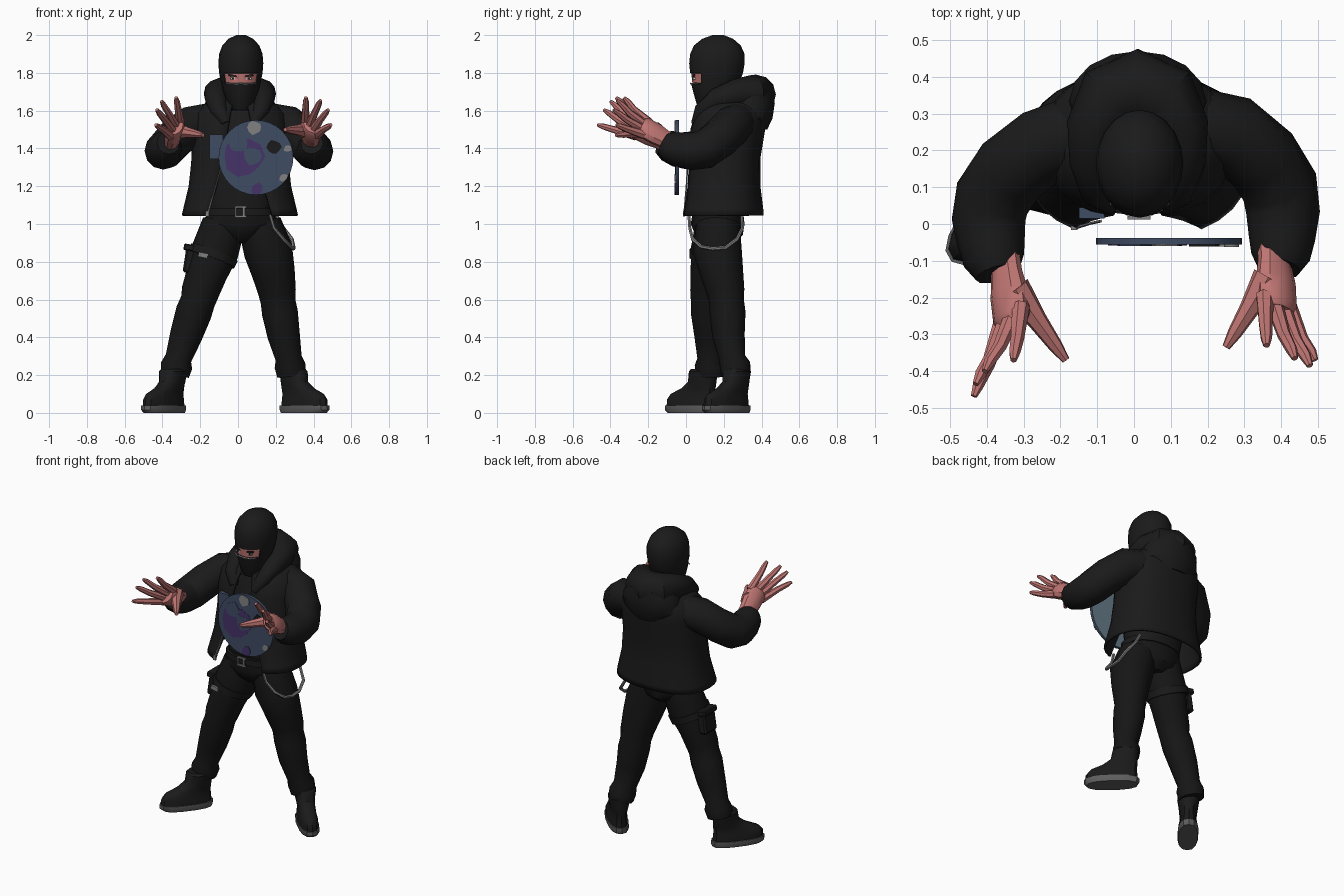
import bpy, bmesh, math, random
from mathutils import Vector, Matrix

random.seed(4)


def material(name, r, g, b):
    m = bpy.data.materials.new(name)
    m.diffuse_color = (r, g, b, 1)
    return m


CLOTH = material("black cloth", .0105, .0105, .0105)
PANTS = material("trouser black", .008, .008, .0085)
SKIN = material("skin", .52, .18, .17)
SOLE = material("sole grey", .11, .11, .11)
METAL = material("metal grey", .22, .22, .22)
SLATE = material("slate blue", .05, .072, .125)
PALE = material("pale blue", .13, .20, .25)
PURPLE = material("deep purple", .06, .032, .14)
WHITE = material("eye white", .6, .6, .6)


def finish(name, bm, *mats):
    bmesh.ops.recalc_face_normals(bm, faces=bm.faces)
    me = bpy.data.meshes.new(name)
    bm.to_mesh(me)
    bm.free()
    for m in mats:
        me.materials.append(m)
    ob = bpy.data.objects.new(name, me)
    bpy.context.collection.objects.link(ob)
    return ob


def skin_rings(bm, rings, closed=True):
    """Join successive point rings with quads; cap the ends when closed."""
    vs = [[bm.verts.new(p) for p in r] for r in rings]
    n = len(vs[0])
    for a, b in zip(vs, vs[1:]):
        for i in range(n if closed else n - 1):
            j = (i + 1) % n
            bm.faces.new((a[i], a[j], b[j], b[i]))
    if closed:
        bm.faces.new(vs[0][::-1])
        bm.faces.new(vs[-1])


def loft(rings, n=18, power=2.0, cx=.01):
    """Rings of (z, half width, y front, y back[, front gap in degrees])."""
    bm, out, closed = bmesh.new(), [], len(rings[0]) == 4
    for z, rx, y0, y1, *gap in rings:
        g = gap[0] if gap else 0
        pts = []
        for i in range(n):
            t = math.radians(-90 + g + (360 - 2 * g) * i / (n if closed else n - 1))
            c, s = math.cos(t), math.sin(t)
            pts.append((cx + rx * math.copysign(abs(c) ** (2 / power), c),
                        (y0 + y1) / 2 + (y1 - y0) / 2 * math.copysign(abs(s) ** (2 / power), s), z))
        out.append(pts)
    skin_rings(bm, out, closed)
    return bm


def tube(name, pts, mat, n=10, flat=1.0, ref=(1, 0, 0)):
    """Tapered tube through (x, y, z, radius); flat squashes it across ref."""
    bm, P, out = bmesh.new(), [Vector(p[:3]) for p in pts], []
    for i, p in enumerate(P):
        d = (P[min(i + 1, len(P) - 1)] - P[max(i - 1, 0)]).normalized()
        a = Vector(ref)
        a = (a - d * a.dot(d)).normalized()
        b = d.cross(a)
        r = pts[i][3]
        out.append([p + r * (a * math.cos(t) + b * flat * math.sin(t))
                    for t in (2 * math.pi * k / n for k in range(n))])
    skin_rings(bm, out)
    return finish(name, bm, mat)


def box(name, c, size, mat, rot=0.0, bevel=0.0):
    bm = bmesh.new()
    bmesh.ops.create_cube(bm, size=1, matrix=Matrix.Translation(c) @ Matrix.Rotation(rot, 4, 'Y')
                          @ Matrix.Diagonal((*size, 1)))
    if bevel:
        bmesh.ops.bevel(bm, geom=bm.edges[:], offset=bevel, segments=1, affect='EDGES')
    return finish(name, bm, mat)


# Head in a face covering, with a sunken eye slot
bm = loft([(1.605, .045, .07, .16), (1.64, .072, .055, .2), (1.70, .092, .038, .25),
           (1.742, .104, .028, .28), (1.80, .115, .022, .302), (1.85, .119, .017, .31),
           (1.90, .115, .022, .31), (1.945, .098, .042, .29), (1.98, .066, .085, .25),
           (2.0, .025, .14, .2)], 20, cx=.015)
bmesh.ops.recalc_face_normals(bm, faces=bm.faces)
slot = [f for f in bm.faces if 1.75 < f.calc_center_median().z < 1.79 and f.calc_center_median().y < .08]
bmesh.ops.inset_region(bm, faces=slot, thickness=.004, depth=-.006)
for f in slot:
    f.material_index = 1
finish("head", bm, CLOTH, SKIN)
tube("mask_edge", [(-.065, .058, 1.745, .004), (-.03, .033, 1.742, .005), (.015, .025, 1.744, .004),
                   (.06, .033, 1.742, .005), (.095, .058, 1.745, .004)], METAL, 5, ref=(0, 0, 1))
for s in (-1, 1):
    box("eye", (.015 + s * .042, .043, 1.770), (.028, .012, .011), WHITE)
    box("pupil", (.015 + s * .042, .040, 1.770), (.012, .010, .012), CLOTH)
    box("brow", (.015 + s * .042, .041, 1.785), (.048, .014, .010), CLOTH, s * -.15)
finish("neck", loft([(1.48, .11, .1, .36), (1.6, .085, .1, .3), (1.7, .075, .1, .27)], 12), CLOTH)

# Hood folded behind the neck
half = [(.075, .05, 1.53, .025), (.11, .085, 1.60, .045), (.125, .165, 1.66, .06),
        (.118, .26, 1.69, .076), (.075, .34, 1.69, .098)]
path = [(.01 + x, y, z, r) for x, y, z, r in half] + [(.01, .37, 1.685, .106)]
path += [(.01 - x, y, z, r) for x, y, z, r in half[::-1]]
tube("hood", path, CLOTH, 12, ref=(0, 0, 1))
finish("hood_drape", loft([(1.50, .12, .25, .43), (1.56, .19, .2, .458), (1.64, .185, .2, .47),
                           (1.70, .15, .2, .46)], 16), CLOTH)

# Open jacket shell over a shirt
jacket = finish("jacket", loft([
    (1.045, .308, -.04, .41, 30), (1.08, .30, -.032, .41, 29), (1.2, .272, -.005, .395, 23),
    (1.35, .257, .01, .395, 17), (1.5, .257, .02, .42, 11), (1.58, .245, .045, .42, 9),
    (1.635, .19, .08, .41, 9), (1.67, .11, .11, .38, 9)], 26, 2.4), CLOTH)
mod = jacket.modifiers.new("thickness", 'SOLIDIFY')
mod.thickness = .014
finish("shirt", loft([(1.06, .17, .05, .31), (1.2, .19, .04, .34), (1.45, .2, .035, .37),
                      (1.6, .13, .08, .35)], 16, 2.4), CLOTH)
tube("zip", [(-.09, .008, 1.30, .004), (-.118, .002, 1.2, .004), (-.16, -.01, 1.05, .005)], METAL, 5)
box("zip_pull", (-.162, -.01, 1.055), (.018, .012, .03), METAL)
box("shirt_print", (-.115, .03, 1.41), (.07, .03, .13), SLATE)

# Hips, belt and buckle
finish("hips", loft([(.90, .06, .1, .25), (.94, .13, .05, .30), (1.0, .19, .025, .31), (1.09, .175, .04, .3)],
                    16, 2.2, .015), PANTS)
finish("belt", loft([(1.045, .187, .022, .312), (1.082, .185, .022, .312)], 16, 2.3, .015), CLOTH)
for x, z, w, h in ((.015, 1.09, .06, .01), (.015, 1.04, .06, .01), (-.012, 1.065, .01, .06), (.03, 1.065, .012, .05)):
    box("buckle", (x, .017, z), (w, .01, h), METAL)

# Legs with creased knees and gathered cuffs
tube("right_leg", [(-.075, .165, 1.0, .115), (-.12, .15, .86, .125), (-.165, .132, .74, .108),
                   (-.20, .122, .64, .1), (-.213, .118, .59, .092), (-.235, .122, .53, .096),
                   (-.275, .13, .41, .086), (-.315, .13, .29, .07), (-.325, .13, .25, .084),
                   (-.335, .13, .20, .076)], PANTS, 12)
tube("left_leg", [(.115, .17, 1.0, .115), (.16, .165, .86, .13), (.188, .19, .74, .114),
                  (.207, .21, .64, .1), (.212, .215, .59, .092), (.222, .22, .53, .095),
                  (.242, .225, .41, .086), (.268, .245, .29, .07), (.275, .26, .25, .082),
                  (.283, .265, .20, .076)], PANTS, 12)


def boot(name, x, y, turn):
    """Boot built along its own length, turned outward about its middle."""
    place = Matrix.Translation((x, y, 0)) @ Matrix.Rotation(turn, 4, 'Z')
    upper = loft([(.03, .058, -.16, .155), (.07, .057, -.158, .15), (.10, .05, -.135, .148),
                  (.13, .052, -.06, .15), (.165, .058, -.01, .152), (.22, .067, .0, .156),
                  (.232, .055, .01, .14)], 14, 2.3, 0)
    sole = loft([(0, .057, -.15, .155), (.015, .062, -.168, .162), (.038, .062, -.168, .162)], 14, 2.5, 0)
    for part, b, m in (("_upper", upper, CLOTH), ("_sole", sole, SOLE)):
        b.transform(place)
        finish(name + part, b, m)


boot("right_boot", -.392, .03, math.radians(-38))
boot("left_boot", .350, .215, math.radians(46))

# Thigh pouch with strap and clip, and the hip chain
tube("thigh_strap", [(-.125, .15, .85, .132), (-.14, .145, .81, .128)], CLOTH, 12)
box("thigh_pouch", (-.255, .15, .815), (.055, .12, .15), CLOTH, .15, .01)
box("pouch_flap", (-.255, .15, .875), (.065, .13, .035), CLOTH, .15, .006)
box("strap_clip", (-.185, .025, .835), (.05, .014, .025), METAL, .2)
tube("hip_chain", [(.17, .015, 1.05, .009), (.19, .02, .98, .009), (.24, .035, .92, .01), (.28, .08, .88, .01),
                   (.295, .14, .87, .01), (.295, .21, .875, .01), (.285, .27, .92, .01), (.24, .3, .98, .009),
                   (.2, .295, 1.05, .009)], METAL, 6, ref=(1, 0, .3))

# Sleeves
tube("right_sleeve", [(-.15, .25, 1.54, .10), (-.25, .21, 1.52, .105), (-.335, .145, 1.45, .105),
                      (-.385, .07, 1.395, .104), (-.395, .01, 1.388, .1), (-.388, -.05, 1.395, .092),
                      (-.38, -.10, 1.415, .083), (-.37, -.135, 1.428, .062)], CLOTH, 12, ref=(0, 0, 1))
tube("left_sleeve", [(.17, .27, 1.54, .10), (.265, .245, 1.52, .108), (.35, .175, 1.45, .106),
                     (.396, .10, 1.395, .105), (.405, .03, 1.385, .1), (.402, -.04, 1.395, .09),
                     (.398, -.09, 1.41, .08), (.392, -.12, 1.425, .06)], CLOTH, 12, ref=(0, 0, 1))


def hand(name, wrist, palm, thumb, tips):
    """Broad palm with four spread fingers (index first) and a thumb."""
    wrist, palm, thumb = Vector(wrist), Vector(palm), Vector(thumb)
    tips = [Vector(t) for t in tips]
    d = (palm - wrist).normalized()
    w = tips[3] - tips[0]
    w = (w - d * w.dot(d)).normalized()
    mid = wrist.lerp(palm, .6)
    tube(name + "_palm", [(*wrist, .052), (*wrist.lerp(palm, .3), .054), (*mid, .064),
                          (*palm, .064), (*(palm + d * .02), .05)], SKIN, 10, .7, w)
    for label, tip, k in zip(("index", "middle", "ring", "little"), tips, (-.048, -.016, .016, .046)):
        base = palm + w * k - d * .012
        bend = base.lerp(tip, .5) + Vector((0, -.015, .004))
        tube(name + "_" + label, [(*base, .025), (*bend, .019), (*base.lerp(tip, .85), .016),
                                  (*tip, .009)], SKIN, 7)
    base = mid - w * .03
    tube(name + "_thumb", [(*base, .045), (*base.lerp(thumb, .45), .028), (*base.lerp(thumb, .8), .02),
                           (*thumb, .011)], SKIN, 7, ref=(0, 0, 1))


hand("right_hand", (-.352, -.09, 1.42), (-.332, -.255, 1.505), (-.185, -.37, 1.47),
     [(-.327, -.37, 1.67), (-.405, -.40, 1.65), (-.43, -.435, 1.605), (-.435, -.468, 1.525)])
hand("left_hand", (.38, -.06, 1.42), (.388, -.22, 1.51), (.25, -.335, 1.50),
     [(.36, -.33, 1.67), (.437, -.365, 1.655), (.478, -.385, 1.605), (.492, -.37, 1.525)])


# Floating disc with painted blotches on its front
def plate(name, x, z, r, y0, y1, n, rough, *mats):
    bm = bmesh.new()
    rad = [r * (1 + random.uniform(-rough, rough)) for _ in range(n)]
    skin_rings(bm, [[(x + q * math.cos(2 * math.pi * i / n), y, z + q * math.sin(2 * math.pi * i / n))
                     for i, q in enumerate(rad)] for y in (y0, y1)])
    for f in bm.faces:
        if len(mats) > 1 and len(f.verts) > 4 and f.calc_center_median().y > y0 + .005:
            f.material_index = 1
    finish(name, bm, *mats)


plate("disc", .095, 1.352, .198, -.056, -.038, 32, 0, SLATE, PALE)
for i, (x, z, r, m) in enumerate(((.03, 1.355, .098, PURPLE), (.075, 1.36, .05, SLATE), (.0, 1.43, .05, SLATE),
                                  (.10, 1.185, .032, PURPLE), (.09, 1.51, .036, METAL), (.19, 1.405, .036, CLOTH),
                                  (.24, 1.245, .022, METAL), (.262, 1.40, .02, METAL))):
    plate("disc_blotch", x, z, r, -.0580 - i * .0006, -.055, 10, .18, m)

# Soft shading with crisp folds
for ob in bpy.data.objects:
    ob.select_set(True)
bpy.context.view_layer.objects.active = jacket
bpy.ops.object.shade_smooth_by_angle(angle=math.radians(35))
